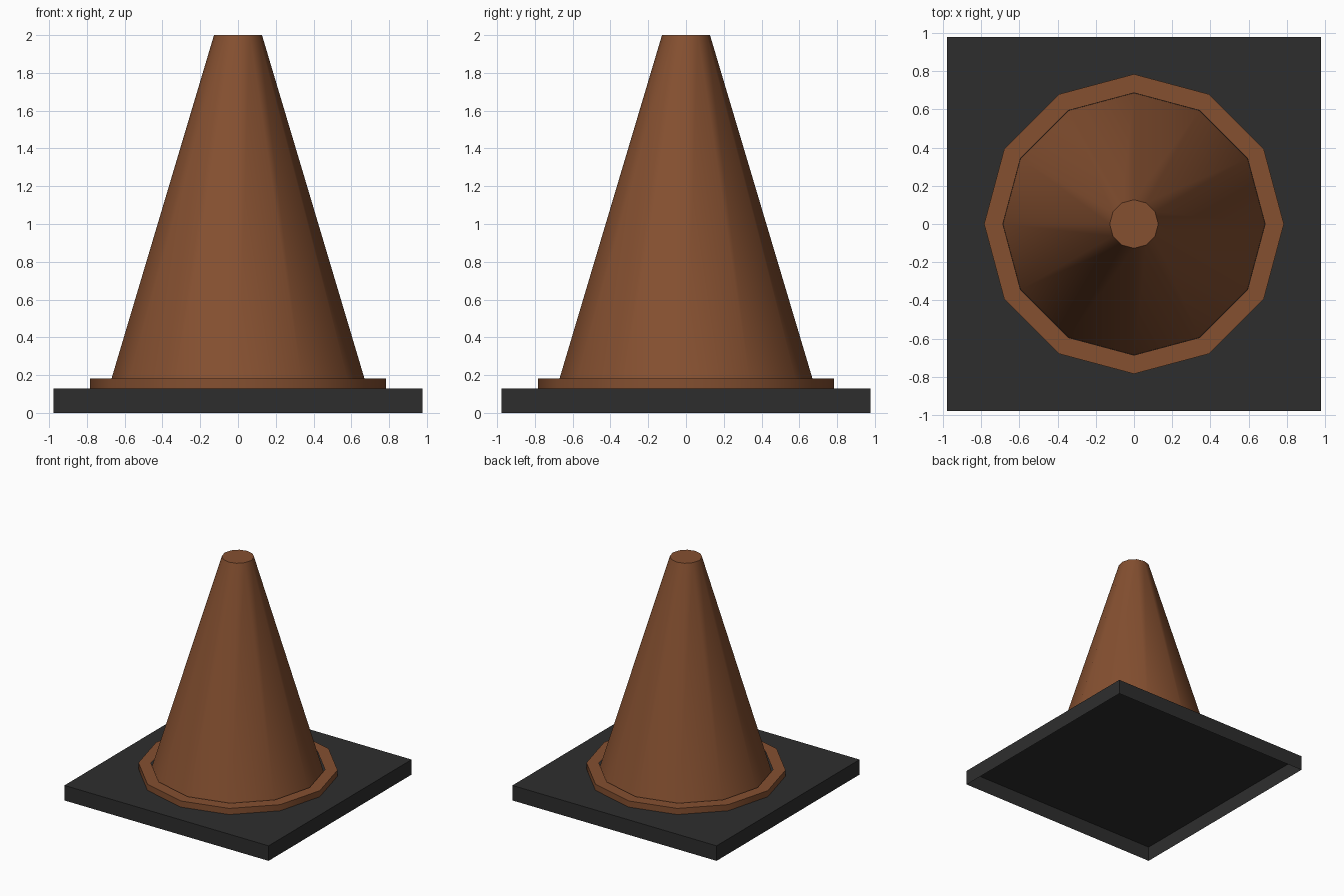
import bpy, bmesh, math

if "Cube" in bpy.data.objects:
    bpy.data.objects.remove(bpy.data.objects["Cube"])

SIDES = 12


def material(name, rgb):
    m = bpy.data.materials.new(name)
    m.diffuse_color = (*rgb, 1.0)
    m.use_nodes = True
    m.node_tree.nodes["Principled BSDF"].inputs["Base Color"].default_value = m.diffuse_color
    return m


def finish(bm, name, mat, smooth):
    mesh = bpy.data.meshes.new(name)
    bm.to_mesh(mesh)
    bm.free()
    mesh.materials.append(mat)
    obj = bpy.data.objects.new(name, mesh)
    bpy.context.collection.objects.link(obj)
    if smooth:
        bpy.ops.object.select_all(action='DESELECT')
        obj.select_set(True)
        bpy.context.view_layer.objects.active = obj
        bpy.ops.object.shade_smooth_by_angle(angle=math.radians(40))
    return obj


def lathe(name, profile, mat, cap_top=False):
    """Revolve (radius, z) points, listed bottom to top, with corners on the axes."""
    bm = bmesh.new()
    rings = []
    for r, z in profile:
        rings.append([bm.verts.new((r * math.cos(2 * math.pi * i / SIDES),
                                    r * math.sin(2 * math.pi * i / SIDES), z))
                      for i in range(SIDES)])
    for a, b in zip(rings, rings[1:]):
        for i in range(SIDES):
            j = (i + 1) % SIDES
            bm.faces.new((a[i], a[j], b[j], b[i]))
    if cap_top:
        bm.faces.new(rings[-1])
    return finish(bm, name, mat, True)


orange = material("burnt_orange", (0.235, 0.080, 0.030))
black = material("rubber_black", (0.027, 0.027, 0.027))

# Square base: a thin shell, open underneath
bm = bmesh.new()
bmesh.ops.create_cube(bm, size=1.0)
for v in bm.verts:
    v.co = (v.co.x * 1.956, v.co.y * 1.956, (v.co.z + 0.5) * 0.13)
bottom = [f for f in bm.faces if f.normal.z < -0.5]
bmesh.ops.delete(bm, geom=bottom, context='FACES_ONLY')
finish(bm, "square_base", black, False)

# Flat collar around the foot of the cone
lathe("collar", [(0.784, 0.13), (0.784, 0.183), (0.686, 0.183)], orange)

# Tapered cone body with a flat tip
lathe("cone_body", [(0.685, 0.13), (0.127, 2.0)], orange, cap_top=True)
